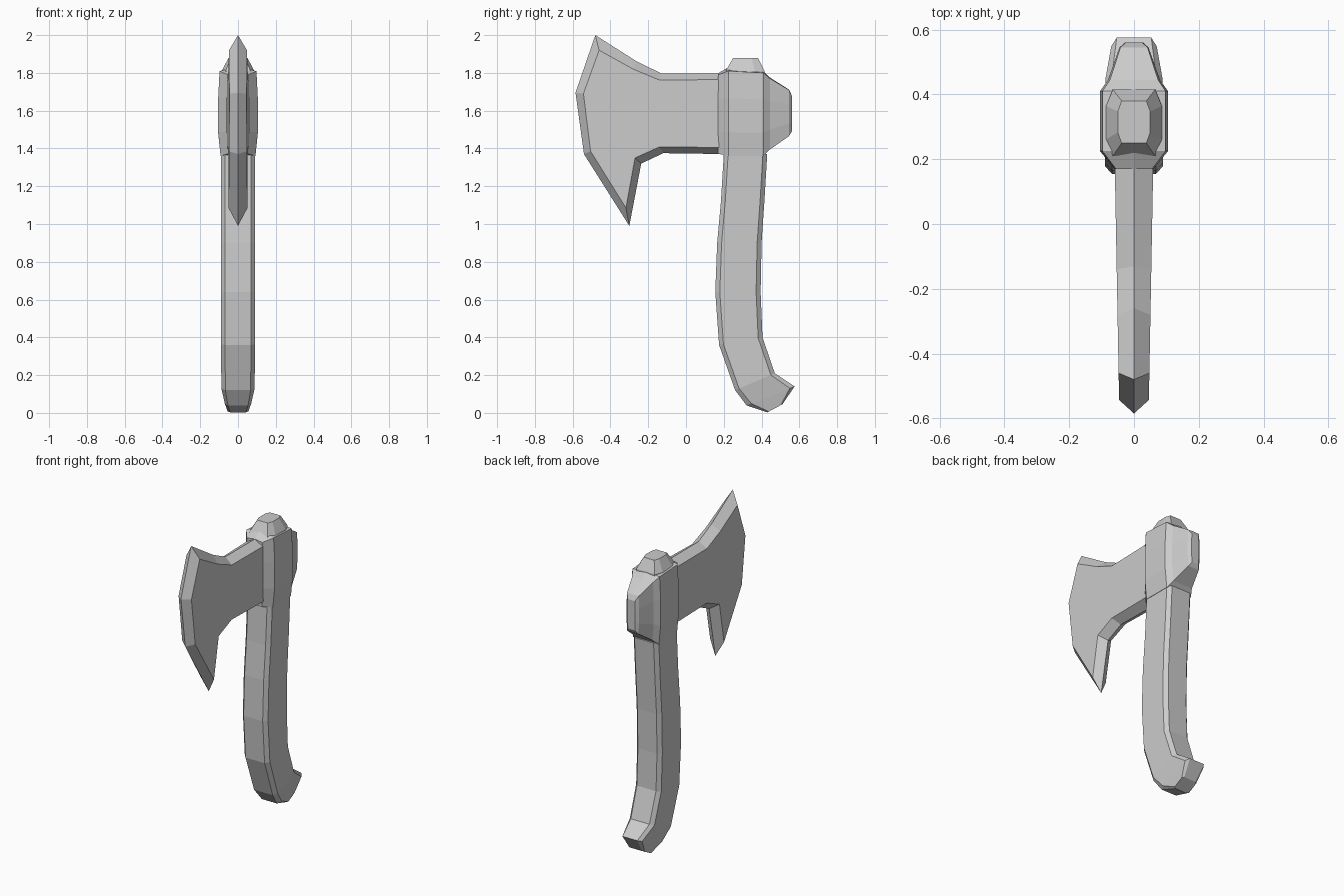
import bpy, bmesh

if "Cube" in bpy.data.objects:
    bpy.data.objects.remove(bpy.data.objects["Cube"])


def finish(name, bm):
    bmesh.ops.recalc_face_normals(bm, faces=bm.faces[:])
    me = bpy.data.meshes.new(name)
    bm.to_mesh(me)
    bm.free()
    ob = bpy.data.objects.new(name, me)
    bpy.context.collection.objects.link(ob)
    return ob


def bridge(bm, a, b):
    n = len(a)
    for i in range(n):
        j = (i + 1) % n
        bm.faces.new((a[i], a[j], b[j], b[i]))


def loft(name, rings):
    bm = bmesh.new()
    loops = [[bm.verts.new(p) for p in r] for r in rings]
    for a, b in zip(loops, loops[1:]):
        bridge(bm, a, b)
    bm.faces.new(loops[0])
    bm.faces.new(loops[-1])
    return finish(name, bm)


# Blade: sharp outline on the centre plane, flat cheeks inset on both sides
outer = [(-.48, 2.0), (-.585, 1.695), (-.54, 1.37), (-.30, .99), (-.237, 1.32),
         (-.12, 1.375), (.22, 1.37), (.22, 1.797), (-.13, 1.797), (-.26, 1.86)]
inner = [(-.46, 1.92), (-.543, 1.69), (-.505, 1.385), (-.318, 1.085), (-.27, 1.35),
         (-.14, 1.408), (.22, 1.405), (.22, 1.765), (-.14, 1.762), (-.28, 1.82)]
bm = bmesh.new()
rim = [bm.verts.new((0, y, z)) for y, z in outer]
for s in (-1, 1):
    cheek = [bm.verts.new((s * (.056 + .0185 * y), y, z)) for y, z in inner]
    bridge(bm, rim, cheek)
    bm.faces.new(cheek)
finish("blade", bm)


# Handle: chamfered rectangle swept along front/back outline pairs, half width last
def handle_ring(fy, fz, by, bz, w, c=.1):
    k = .76
    pts = [(-w * k, 0), (w * k, 0), (w, c), (w, 1 - c),
           (w * k, 1), (-w * k, 1), (-w, 1 - c), (-w, c)]
    return [(x, fy + (by - fy) * t, fz + (bz - fz) * t) for x, t in pts]


sections = [(.43, .003, .51, .045, .055), (.32, .04, .575, .14, .07),
            (.26, .12, .47, .21, .088), (.175, .36, .405, .40, .09),
            (.155, .64, .395, .64, .09), (.165, .90, .40, .90, .09),
            (.185, 1.12, .415, 1.12, .09), (.20, 1.37, .43, 1.37, .09)]
loft("handle", [handle_ring(*s) for s in sections])

# Rounded top of the handle poking through the head
loft("handle_top", [handle_ring(.21, 1.70, .42, 1.70, .088, .25),
                    handle_ring(.21, 1.81, .415, 1.81, .086, .25),
                    handle_ring(.25, 1.88, .38, 1.88, .05, .25)])


# Socket and poll: faceted sections running front to back
def socket_ring(y, w, bot, top, ridge):
    h = top - bot
    half = [(w * .88, bot), (w, bot + h * .28), (w, bot + h * .68), (w * .93, top)]
    return ([(x, y, z) for x, z in half] + [(0, y, top + ridge)]
            + [(-x, y, z) for x, z in reversed(half)])


loft("socket", [socket_ring(.17, .06, 1.372, 1.79, .008),
                socket_ring(.225, .105, 1.36, 1.81, .02),
                socket_ring(.41, .105, 1.36, 1.80, .01),
                socket_ring(.445, .08, 1.395, 1.77, .005),
                socket_ring(.545, .045, 1.465, 1.71, .002),
                socket_ring(.56, .028, 1.49, 1.68, .001)])
